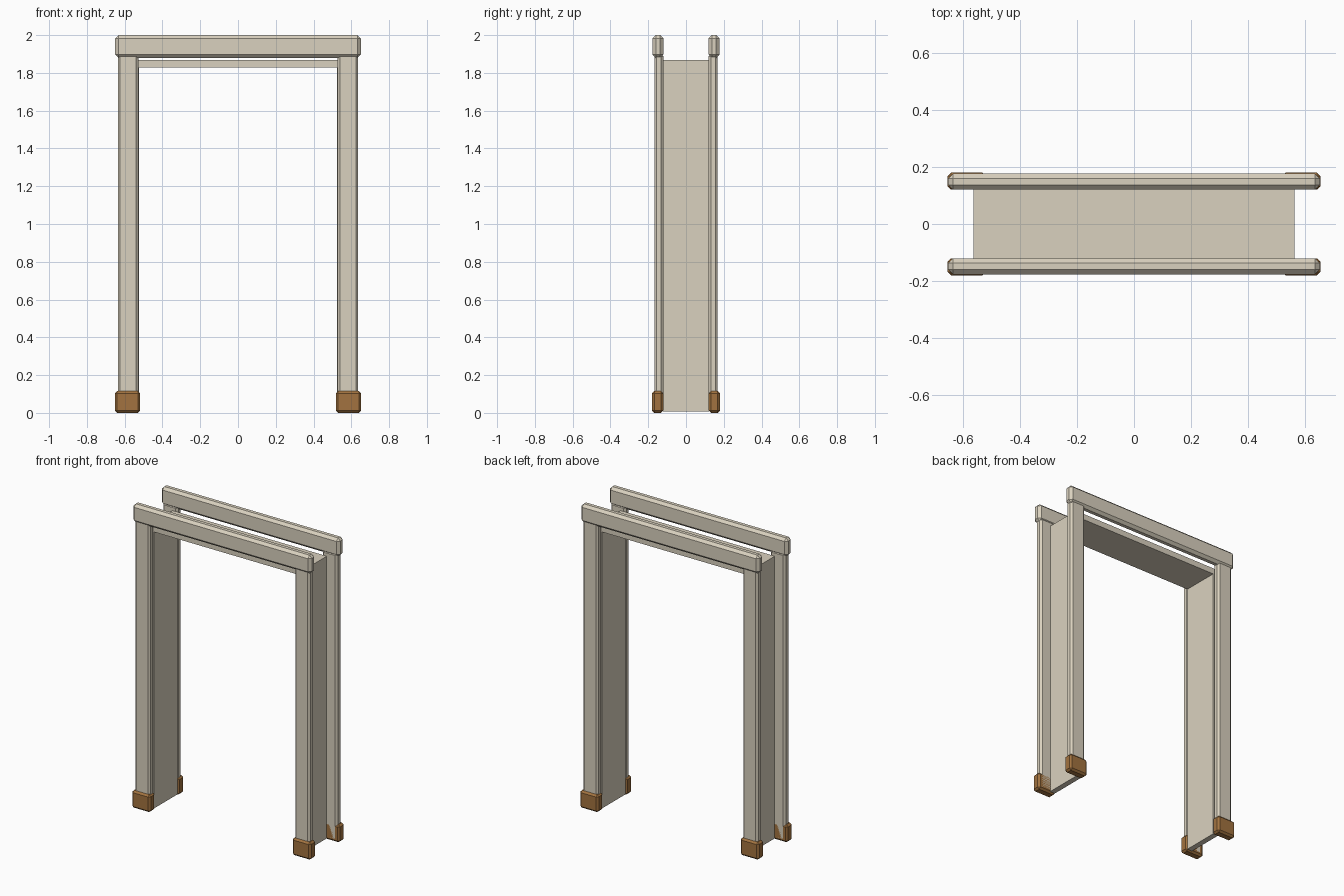
import bpy, bmesh

if "Cube" in bpy.data.objects:
    bpy.data.objects.remove(bpy.data.objects["Cube"])

wood = bpy.data.materials.new("brown_wood")
wood.diffuse_color = (0.36, 0.17, 0.05, 1)
wood.use_nodes = True
wood.node_tree.nodes["Principled BSDF"].inputs["Base Color"].default_value = wood.diffuse_color
paint = bpy.data.materials.new("cream_paint")
paint.diffuse_color = (0.70, 0.64, 0.52, 1)
paint.use_nodes = True
paint.node_tree.nodes["Principled BSDF"].inputs["Base Color"].default_value = paint.diffuse_color


def box(name, x, y, z, mat, chamfer=0.0):
    """Box from (min, max) ranges, with optional flat chamfer on all edges."""
    bm = bmesh.new()
    bmesh.ops.create_cube(bm, size=1)
    for v in bm.verts:
        for i, (lo, hi) in enumerate((x, y, z)):
            v.co[i] = lo if v.co[i] < 0 else hi
    if chamfer:
        bmesh.ops.bevel(bm, geom=bm.edges[:], offset=chamfer, segments=1,
                        affect='EDGES', profile=0.5)
    mesh = bpy.data.meshes.new(name)
    bm.to_mesh(mesh)
    bm.free()
    mesh.materials.append(mat)
    ob = bpy.data.objects.new(name, mesh)
    bpy.context.collection.objects.link(ob)
    return ob


def span(s, lo, hi):
    return (lo, hi) if s > 0 else (-hi, -lo)


# Door lining: two jambs and the lintel between them
for sx, side in ((-1, "left"), (1, "right")):
    box(side + "_jamb", span(sx, 0.525, 0.562), (-0.122, 0.122), (0.008, 1.867), paint)
box("lintel", (-0.525, 0.525), (-0.122, 0.122), (1.828, 1.867), paint)

# Trim on both faces: header, posts and foot blocks
for sy, face in ((-1, "front"), (1, "back")):
    box(face + "_header", (-0.65, 0.65), span(sy, 0.12, 0.177), (1.88, 2.0), paint, 0.017)
    for sx, side in ((-1, "left"), (1, "right")):
        box(f"{face}_{side}_post", span(sx, 0.527, 0.636), span(sy, 0.12, 0.168),
            (0.01, 1.9), paint, 0.012)
        box(f"{face}_{side}_foot", span(sx, 0.518, 0.652), span(sy, 0.12, 0.18),
            (0.0, 0.115), wood, 0.012)
